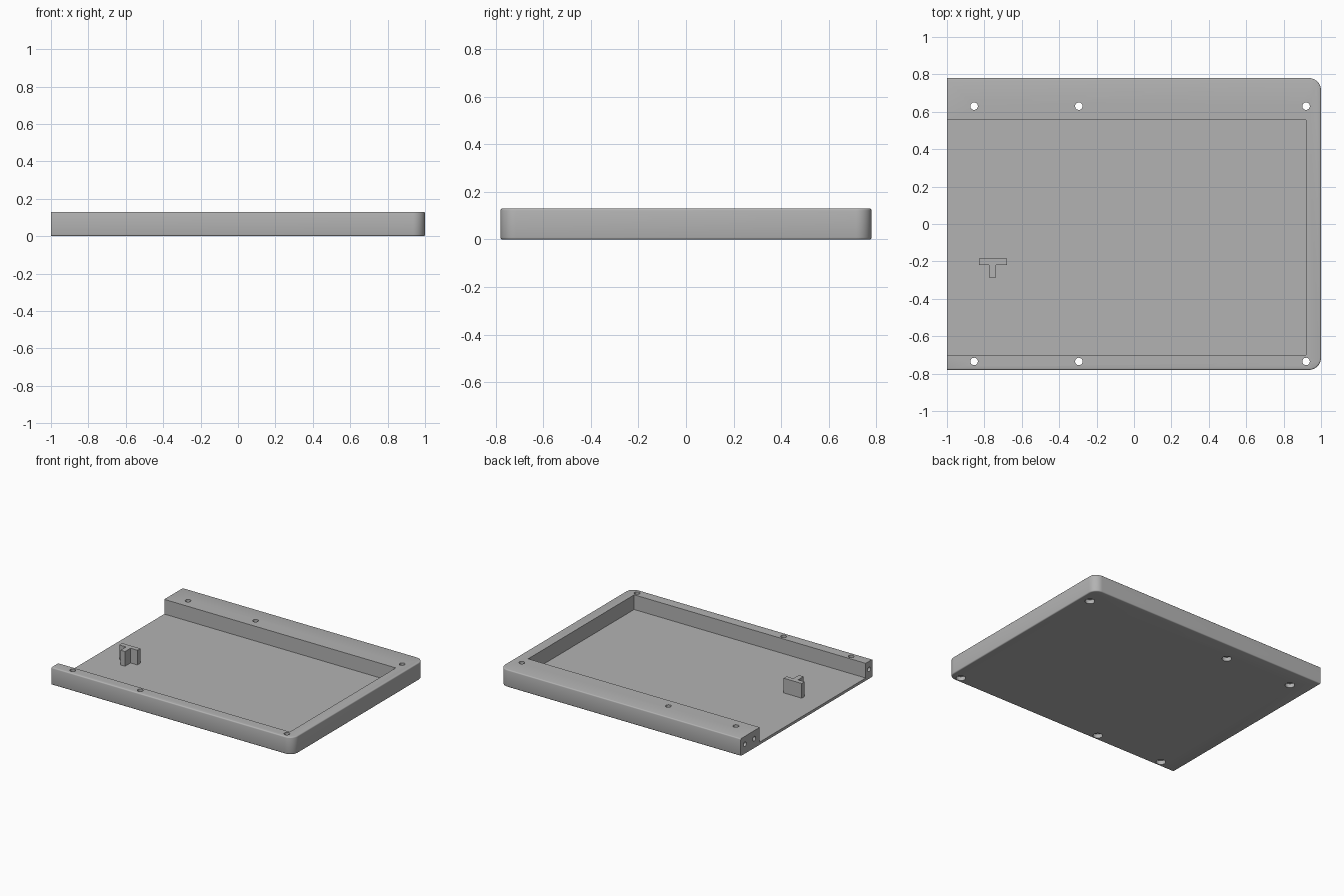
import bpy, bmesh, math
from mathutils import Matrix, Vector

if "Cube" in bpy.data.objects:
    bpy.data.objects.remove(bpy.data.objects["Cube"])

HEIGHT, FLOOR = 0.13, 0.02

grey = bpy.data.materials.new("plain grey")
grey.use_nodes = True
colour = (0.45, 0.45, 0.45, 1)
grey.diffuse_color = colour
grey.node_tree.nodes["Principled BSDF"].inputs["Base Color"].default_value = colour


def add_box(bm, x0, x1, y0, y1, z0, z1):
    size = Vector((x1 - x0, y1 - y0, z1 - z0))
    centre = Vector((x0 + x1, y0 + y1, z0 + z1)) / 2
    matrix = Matrix.Translation(centre) @ Matrix.Diagonal(size).to_4x4()
    bmesh.ops.create_cube(bm, size=1, matrix=matrix)


def add_hole(bm, start, axis, profile):
    """Lathe (distance, radius) rings along an axis into a closed plug."""
    turn = Vector((0, 0, 1)).rotation_difference(Vector(axis)).to_matrix()
    sides = 32
    rings = []
    for dist, radius in profile:
        ring = []
        for i in range(sides):
            a = math.tau * i / sides
            p = Vector((radius * math.cos(a), radius * math.sin(a), dist))
            ring.append(bm.verts.new(turn @ p + Vector(start)))
        rings.append(ring)
    for low, high in zip(rings, rings[1:]):
        for i in range(sides):
            j = (i + 1) % sides
            bm.faces.new((low[i], low[j], high[j], high[i]))
    bm.faces.new(rings[0][::-1])
    bm.faces.new(rings[-1])


def make_object(name, bm):
    mesh = bpy.data.meshes.new(name)
    bmesh.ops.recalc_face_normals(bm, faces=bm.faces)
    bm.to_mesh(mesh)
    bm.free()
    mesh.materials.append(grey)
    obj = bpy.data.objects.new(name, mesh)
    bpy.context.collection.objects.link(obj)
    return obj


def cut(target, name, bm):
    cutter = make_object(name, bm)
    mod = target.modifiers.new(name, "BOOLEAN")
    mod.operation, mod.solver, mod.object = "DIFFERENCE", "EXACT", cutter
    bpy.context.view_layer.objects.active = target
    bpy.ops.object.modifier_apply(modifier=name)
    bpy.data.objects.remove(cutter)


# Tray block: two rounded corners, softened rim, flat open end
bm = bmesh.new()
add_box(bm, -1, 1, -0.78, 0.78, 0, HEIGHT)
corners = [e for e in bm.edges if all(v.co.x > 0.9 for v in e.verts)
           and abs(e.verts[0].co.z - e.verts[1].co.z) > 0.1]
bmesh.ops.bevel(bm, geom=corners, offset=0.065, segments=10, profile=0.5, affect="EDGES")
rim = [e for e in bm.edges if abs(e.verts[0].co.z - e.verts[1].co.z) < 0.001
       and max(v.co.x for v in e.verts) > -0.99]
bmesh.ops.bevel(bm, geom=rim, offset=0.008, segments=3, profile=0.5, affect="EDGES")
tray = make_object("tray", bm)

# Pocket running out through the open end
bm = bmesh.new()
add_box(bm, -1.2, 0.92, -0.70, 0.555, FLOOR, 0.3)
cut(tray, "pocket", bm)

# Counterbored screw holes in the two rails
bm = bmesh.new()
for x in (-0.855, -0.295, 0.92):
    for y in (-0.735, 0.63):
        add_hole(bm, (x, y, 0), (0, 0, 1),
                 [(-0.1, 0.033), (0.03, 0.033), (0.03, 0.02), (0.3, 0.02)])
cut(tray, "screw_holes", bm)

# Dowel holes in the rail ends
bm = bmesh.new()
for y in (-0.74, 0.62, 0.73):
    add_hole(bm, (-1, y, 0.07), (1, 0, 0), [(-0.1, 0.017), (0.1, 0.017)])
cut(tray, "dowel_holes", bm)

# T-shaped post standing on the floor
bm = bmesh.new()
outline = [(-0.83, -0.185), (-0.83, -0.22), (-0.775, -0.22), (-0.775, -0.285),
           (-0.737, -0.285), (-0.737, -0.22), (-0.68, -0.22), (-0.68, -0.185)]
base = bm.faces.new([bm.verts.new((x, y, FLOOR - 0.005)) for x, y in outline])
top = bmesh.ops.extrude_face_region(bm, geom=[base])["geom"]
bmesh.ops.translate(bm, vec=(0, 0, HEIGHT - FLOOR + 0.005),
                    verts=[v for v in top if isinstance(v, bmesh.types.BMVert)])
post = make_object("t_post", bm)

# Smooth curves, sharp corners
for obj in (tray, post):
    bpy.ops.object.select_all(action="DESELECT")
    obj.select_set(True)
    bpy.context.view_layer.objects.active = obj
    bpy.ops.object.shade_smooth_by_angle(angle=math.radians(35))
